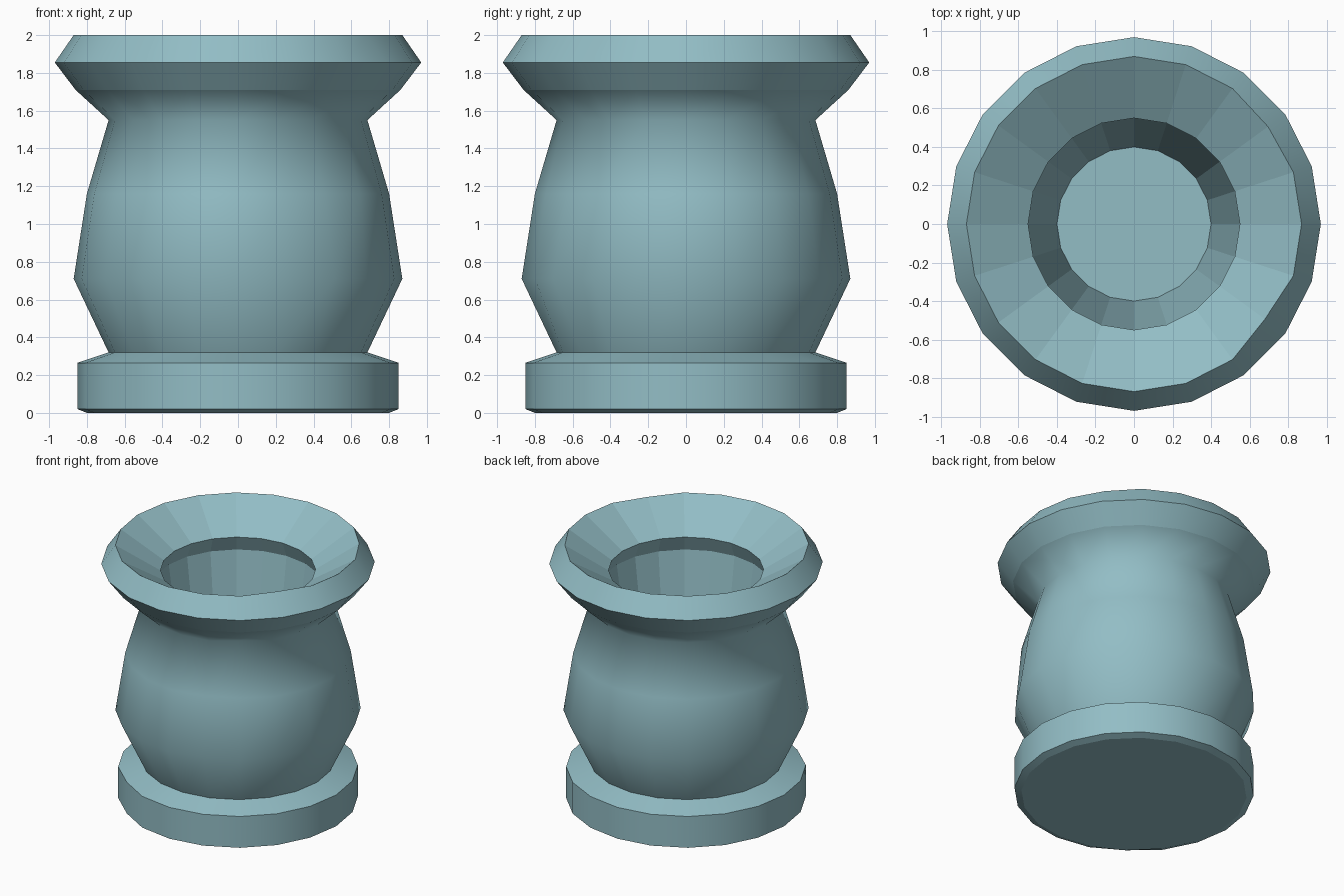
import bpy, bmesh, math

if "Cube" in bpy.data.objects:
    bpy.data.objects.remove(bpy.data.objects["Cube"])

SIDES = 20

# Profile rows: radius, height, sharp ring?
profile = [
    (0.80, 0.00, False), (0.85, 0.02, True),               # underside
    (0.85, 0.265, True), (0.685, 0.32, True),              # foot
    (0.87, 0.71, False), (0.80, 1.16, False),              # belly
    (0.685, 1.55, False),                                  # neck
    (0.86, 1.71, True), (0.97, 1.855, True), (0.87, 2.0, True),  # rim
    (0.55, 1.80, True), (0.60, 1.68, True), (0.40, 0.32, True),  # hollow
]
INNER_START = 9

# Worn spots: (row, segment) -> inward push; segment 0 is +x, 15 is the front
dents = {
    (4, 16): 0.03, (5, 16): 0.02, (6, 17): 0.03, (5, 17): 0.02,
    (4, 18): 0.03, (4, 8): 0.02, (9, 18): 0.03, (9, 2): 0.01,
    (1, 13): 0.015, (2, 13): 0.015,
}

bm = bmesh.new()
rings = []
for row, (r, z, _) in enumerate(profile):
    ring = []
    for s in range(SIDES):
        a = 2 * math.pi * s / SIDES
        rr = r - dents.get((row, s), 0)
        ring.append(bm.verts.new((rr * math.cos(a), rr * math.sin(a), z)))
    rings.append(ring)

# Walls of the turned pot
for row in range(len(rings) - 1):
    lo, hi = rings[row], rings[row + 1]
    for s in range(SIDES):
        n = (s + 1) % SIDES
        f = bm.faces.new((lo[s], lo[n], hi[n], hi[s]))
        f.smooth = row < INNER_START      # hollow stays faceted

# Underside and inner floor
bm.faces.new(list(reversed(rings[0])))
bm.faces.new(rings[-1])

# Crisp rings between the turned sections
for ring, (_, _, sharp) in zip(rings, profile):
    if sharp:
        for s in range(SIDES):
            e = bm.edges.get((ring[s], ring[(s + 1) % SIDES]))
            e.smooth = False

bmesh.ops.recalc_face_normals(bm, faces=bm.faces)
mesh = bpy.data.meshes.new("stone_pot")
bm.to_mesh(mesh)
bm.free()
pot = bpy.data.objects.new("stone_pot", mesh)
bpy.context.collection.objects.link(pot)

# Blue-green glaze
glaze = bpy.data.materials.new("glaze")
glaze.diffuse_color = (0.29, 0.51, 0.56, 1)
glaze.use_nodes = True
glaze.node_tree.nodes["Principled BSDF"].inputs["Base Color"].default_value = glaze.diffuse_color
mesh.materials.append(glaze)
